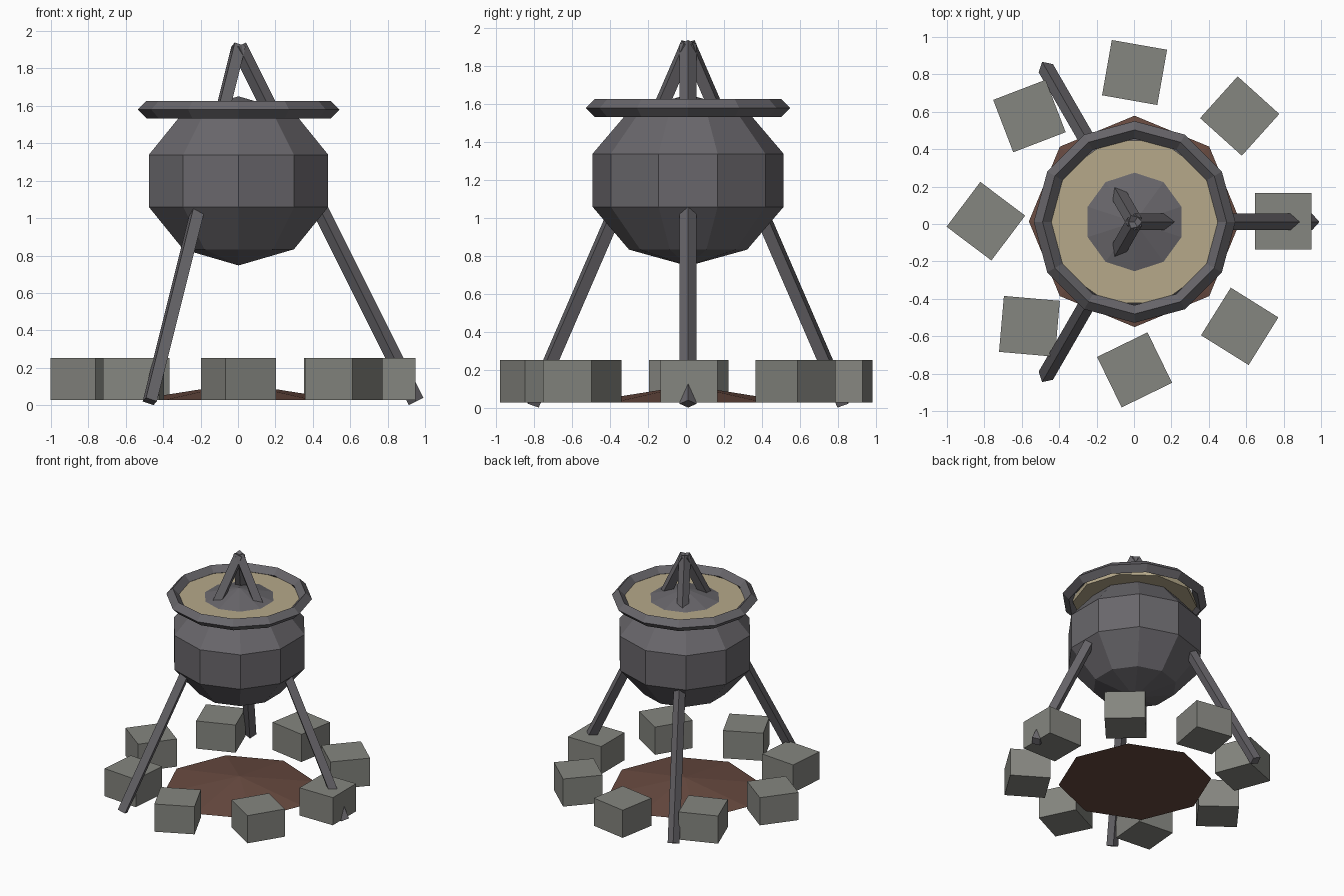
import bpy, math
from mathutils import Vector, Matrix

if "Cube" in bpy.data.objects:
    bpy.data.objects.remove(bpy.data.objects["Cube"])

CX, CY = 0.003, 0.011  # common axis of the whole campfire set


def mat(name, rgb):
    m = bpy.data.materials.new(name)
    m.diffuse_color = (*rgb, 1)
    m.use_nodes = True
    m.node_tree.nodes["Principled BSDF"].inputs["Base Color"].default_value = m.diffuse_color
    return m


IRON = mat("dark_iron", (0.140, 0.134, 0.147))
STONE = mat("grey_stone", (0.235, 0.238, 0.215))
BROTH = mat("cream_broth", (0.465, 0.395, 0.255))
EARTH = mat("brown_earth", (0.140, 0.070, 0.052))


def finish(name, material):
    ob = bpy.context.object
    ob.name = name
    ob.data.materials.clear()
    ob.data.materials.append(material)
    return ob


def bar(name, a, b, r, out, material):
    """Four-sided bar from a to b with one corner pointing outward."""
    a, b = Vector(a), Vector(b)
    z = (b - a).normalized()
    x = (out - out.dot(z) * z).normalized()
    rot = Matrix((x, z.cross(x), z)).transposed().to_4x4()
    bpy.ops.mesh.primitive_cylinder_add(vertices=4, radius=r, depth=(b - a).length)
    ob = finish(name, material)
    ob.matrix_world = Matrix.Translation((a + b) / 2) @ rot
    return ob


# pot body: coarse flattened sphere, corner toward +x
bpy.ops.mesh.primitive_uv_sphere_add(segments=10, ring_count=5, radius=1, location=(CX, CY, 1.199))
finish("pot_body", IRON).scale = (0.53, 0.53, 0.452)

# rim ring with diamond cross-section
bpy.ops.mesh.primitive_torus_add(major_segments=12, minor_segments=4, major_radius=0.492,
                                 minor_radius=0.047, location=(CX, CY, 1.580))
finish("pot_rim", IRON)

# broth surface
bpy.ops.mesh.primitive_cylinder_add(vertices=10, radius=0.457, depth=0.04,
                                    location=(CX, CY, 1.558), rotation=(0, 0, math.radians(18)))
finish("broth", BROTH)

# tripod legs meeting above the pot
for i in range(3):
    t = math.radians(120 * i)
    d = Vector((math.cos(t), math.sin(t), 0))
    c = Vector((CX, CY, 0))
    bar(f"tripod_leg_{i + 1}", c + d * 0.949 + Vector((0, 0, 0.02)),
        c + Vector((0, 0, 1.919)), 0.044, d, IRON)

# low earth mound under the pot
bpy.ops.mesh.primitive_cone_add(vertices=8, radius1=0.565, radius2=0, depth=0.09,
                                location=(CX, CY + 0.003, 0.072))
finish("earth_mound", EARTH)

# ring of fire stones, each turned differently
for i, turn in enumerate((0, 48, 80, 21, 53, 85, 26, 58)):
    t = math.radians(45 * i)
    bpy.ops.mesh.primitive_cube_add(size=1, rotation=(0, 0, math.radians(turn)), location=(
        CX + 0.795 * math.cos(t), CY + 0.004 + 0.795 * math.sin(t), 0.139))
    finish(f"fire_stone_{i + 1}", STONE).scale = (0.3, 0.3, 0.225)
